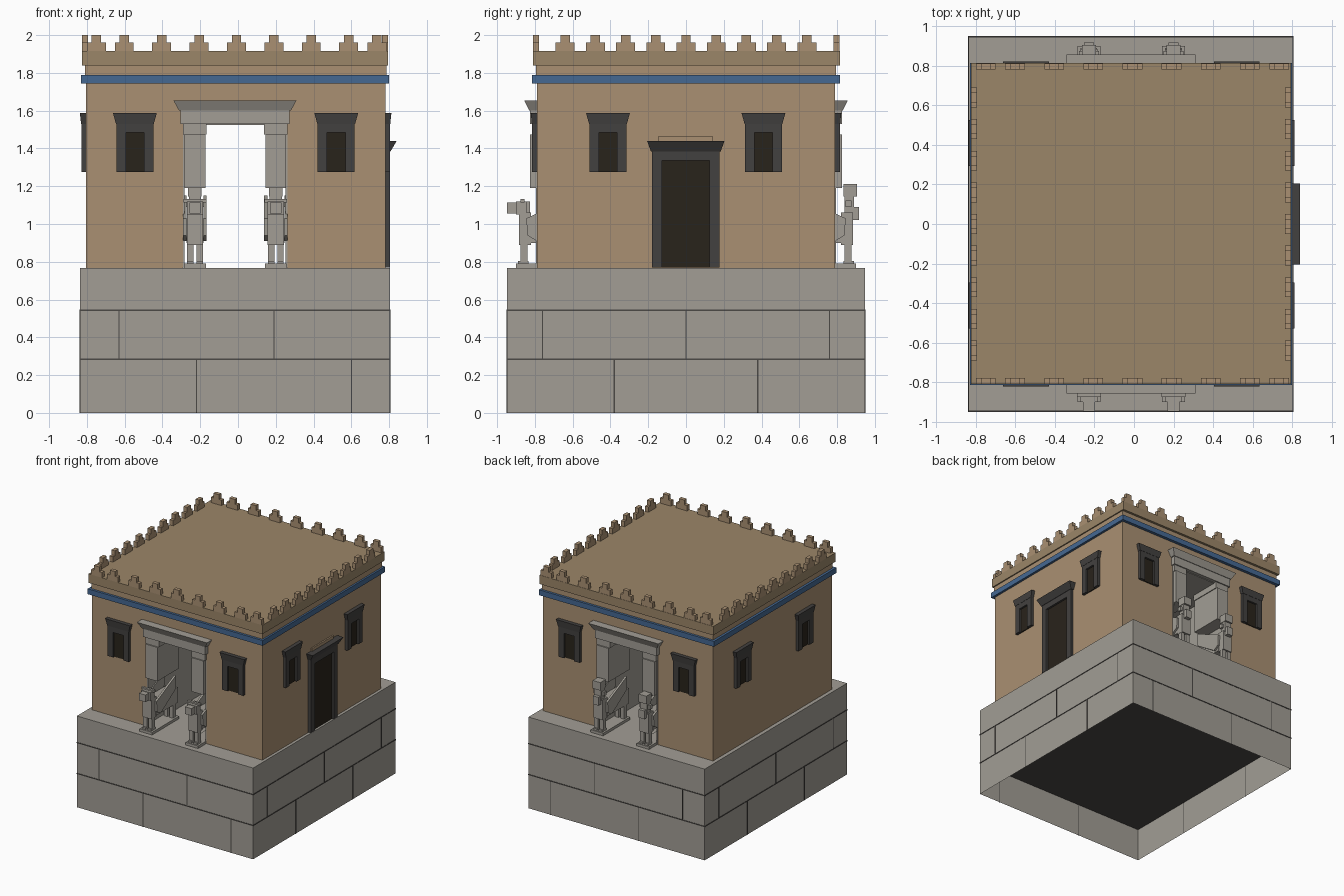
import bpy, bmesh

if "Cube" in bpy.data.objects:
    bpy.data.objects.remove(bpy.data.objects["Cube"])

def material(name, rgb):
    m = bpy.data.materials.new(name)
    m.diffuse_color = (*rgb, 1)
    m.use_nodes = True
    m.node_tree.nodes["Principled BSDF"].inputs["Base Color"].default_value = m.diffuse_color
    return m

STONE = material("stone", (0.36, 0.34, 0.30))
MUD = material("mudbrick", (0.40, 0.28, 0.17))
ROOF = material("roof_mud", (0.33, 0.24, 0.14))
DARK = material("dark_stone", (0.055, 0.052, 0.05))
VOID = material("dark_opening", (0.022, 0.017, 0.011))
BLUE = material("blue_glaze", (0.06, 0.14, 0.29))
MORTAR = material("joint", (0.07, 0.065, 0.06))
C = -0.0125                                   # centre of the building in x
WALL = {"front": 0.79, "back": 0.79, "right": 0.78, "left": 0.805}

def add_object(name, bm, mat):
    bmesh.ops.recalc_face_normals(bm, faces=bm.faces)
    me = bpy.data.meshes.new(name)
    bm.to_mesh(me)
    bm.free()
    me.materials.append(mat)
    ob = bpy.data.objects.new(name, me)
    bpy.context.collection.objects.link(ob)
    return ob

def prism(bm, low, high):
    """Close two matching rings of points into a solid."""
    a = [bm.verts.new(p) for p in low]
    b = [bm.verts.new(p) for p in high]
    bm.faces.new(a)
    bm.faces.new(b)
    for i in range(len(a)):
        j = (i + 1) % len(a)
        bm.faces.new((a[i], a[j], b[j], b[i]))

def box(bm, x0, x1, y0, y1, z0, z1):
    ring = [(x0, y0), (x1, y0), (x1, y1), (x0, y1)]
    prism(bm, [(x, y, z0) for x, y in ring], [(x, y, z1) for x, y in ring])

def box_object(name, mat, *d):
    bm = bmesh.new()
    box(bm, *d)
    return add_object(name, bm, mat)

def place(side, u, out, z):
    """Point on a facade: u along the wall, out measured from the axis."""
    return {"front": (u, -out, z), "back": (u, out, z),
            "right": (out, u, z), "left": (-out, u, z)}[side]

def slab(bm, side, u0, u1, d0, d1, z0, z1, flare=0.0, lean=0.0):
    """Box on a facade; flare widens the top, lean pushes its front outwards."""
    w = WALL[side]
    rings = []
    for z, f, l in ((z0, 0, 0), (z1, flare, lean)):
        rings.append([place(side, u0 - f, w + d0, z), place(side, u1 + f, w + d0, z),
                      place(side, u1 + f, w + d1 + l, z), place(side, u0 - f, w + d1 + l, z)])
    prism(bm, *rings)

def slab_object(name, mat, *d, **k):
    bm = bmesh.new()
    slab(bm, *d, **k)
    return add_object(name, bm, mat)

# Podium, open underneath
bm = bmesh.new()
box(bm, -0.837, 0.804, -0.947, 0.947, 0, 0.768)
bmesh.ops.delete(bm, geom=[f for f in bm.faces if f.calc_center_median().z < 0.01], context="FACES")
add_object("podium", bm, STONE)

# Masonry joints: full bed slabs and short upright strips
bm = bmesh.new()
for z in (0.284, 0.544):
    box(bm, -0.84, 0.807, -0.95, 0.95, z - 0.004, z + 0.004)
for z0, z1, xs, ys in ((0, 0.28, (-0.22, 0.60), (-0.38, 0.38)),
                       (0.288, 0.54, (-0.63, 0.19), (-0.76, 0, 0.76))):
    for x in xs:
        for y in (-0.947, 0.947):
            box(bm, x - 0.003, x + 0.003, y - 0.003, y + 0.003, z0, z1)
    for y in ys:
        for x in (-0.837, 0.804):
            box(bm, x - 0.003, x + 0.003, y - 0.003, y + 0.003, z0, z1)
add_object("masonry_joints", bm, MORTAR)

# Walls: an upside-down U swept front to back leaves the gate passage
arch = [(-0.805, 0.768), (-0.29, 0.768), (-0.29, 1.53), (0.26, 1.53),
        (0.26, 0.768), (0.78, 0.768), (0.78, 1.745), (-0.805, 1.745)]
bm = bmesh.new()
prism(bm, [(x, -0.79, z) for x, z in arch], [(x, 0.79, z) for x, z in arch])
add_object("walls", bm, MUD)

# Bands at the top of the walls
box_object("blue_band", BLUE, -0.83, 0.80, -0.815, 0.815, 1.745, 1.79)
box_object("upper_wall", MUD, -0.81, 0.785, -0.795, 0.795, 1.79, 1.84)
box_object("parapet_roof", ROOF, -0.825, 0.795, -0.81, 0.815, 1.84, 1.915)

# Stepped battlements
bm = bmesh.new()
front_x = [-0.75] + [-0.008 + 0.198 * i for i in range(-3, 4)] + [0.735]
for half, z0, z1 in ((0.05, 1.915, 1.96), (0.025, 1.96, 2.0)):
    for x in front_x:
        for y in (-0.794, 0.797):
            box(bm, x - half, x + half, y - 0.016, y + 0.016, z0, z1)
    for i in range(-4, 5):
        for x in (-0.809, 0.779):
            box(bm, x - 0.016, x + 0.016, 0.16 * i - half, 0.16 * i + half, z0, z1)
add_object("battlements", bm, MUD)

# Windows: dark frame, opening and flared cornice
def window(side, u):
    bm = bmesh.new()
    for a, b in ((-0.098, -0.048), (0.048, 0.098)):
        slab(bm, side, u + a, u + b, -0.01, 0.024, 1.275, 1.485)
    slab(bm, side, u - 0.098, u + 0.098, -0.01, 0.024, 1.485, 1.53)
    slab(bm, side, u - 0.1, u + 0.1, -0.01, 0.026, 1.53, 1.587, flare=0.016, lean=0.006)
    add_object(side + "_window_frame", bm, DARK)
    slab_object(side + "_window_opening", VOID, side, u - 0.05, u + 0.05, -0.01, 0.008, 1.275, 1.487)

for side in ("front", "back"):
    for u in (-0.546, 0.52):
        window(side, u)
for side in ("right", "left"):
    for u in (-0.413, 0.41):
        window(side, u)

# Side door
bm = bmesh.new()
for a, b in ((-0.18, -0.128), (0.125, 0.177)):
    slab(bm, "right", a, b, -0.01, 0.025, 0.77, 1.335)
slab(bm, "right", -0.18, 0.177, -0.01, 0.025, 1.335, 1.385)
slab(bm, "right", -0.186, 0.184, -0.01, 0.028, 1.385, 1.44, flare=0.02, lean=0.032)
add_object("side_door_frame", bm, DARK)
slab_object("side_door_opening", VOID, "right", -0.13, 0.127, -0.01, 0.008, 0.77, 1.337)
slab_object("side_door_ledge", MUD, "right", -0.145, 0.14, -0.01, 0.012, 1.44, 1.465)

# Stone lining of the passage
bm = bmesh.new()
for x in (-0.292, 0.252):
    box(bm, x, x + 0.01, -0.795, 0.795, 0.77, 1.53)
box(bm, -0.29, 0.26, -0.795, 0.795, 1.525, 1.535)
add_object("passage_lining", bm, STONE)

# Gates on front and back, each with a lintel, jambs and two guardians
def guardian(side, u):
    bm = bmesh.new()
    def part(half, d0, d1, z0, z1, off=0.0, **k):
        slab(bm, side, u + off - half, u + off + half, d0, d1, z0, z1, **k)
    part(0.058, -0.25, 0.11, 0.768, 0.79)              # plinth
    for s in (-0.025, 0.025):
        part(0.017, 0.05, 0.085, 0.79, 0.92, s)        # front legs
        part(0.017, 0.045, 0.10, 0.79, 0.805, s)       # hooves
        part(0.017, -0.23, -0.19, 0.79, 0.92, s)       # rear legs
    part(0.043, 0.03, 0.095, 0.89, 1.06)               # chest
    part(0.045, -0.25, 0.04, 0.90, 1.03)               # body
    for s in (-1, 1):                                  # swept wings
        wing = [(0.05, 0.94), (0.055, 1.03), (-0.2, 1.15), (-0.2, 1.04), (0.0, 0.91)]
        prism(bm, [place(side, u + s * 0.045, WALL[side] + d, z) for d, z in wing],
              [place(side, u + s * 0.062, WALL[side] + d, z) for d, z in wing])
    if side == "front":
        part(0.03, 0.035, 0.08, 1.04, 1.12)            # neck
        part(0.043, 0.055, 0.11, 1.05, 1.12)           # bull head
        part(0.03, 0.10, 0.158, 1.055, 1.115)          # muzzle
        part(0.06, 0.065, 0.085, 1.115, 1.132)         # horns
    else:
        part(0.032, 0.05, 0.10, 1.05, 1.15)            # bearded head
        part(0.026, 0.08, 0.127, 1.02, 1.09)           # beard
        part(0.05, 0.055, 0.085, 1.09, 1.125)          # hair
        part(0.036, 0.045, 0.115, 1.145, 1.212)        # tall crown
    add_object(side + "_guardian", bm, STONE)

for side in ("front", "back"):
    bm = bmesh.new()
    slab(bm, side, -0.305, 0.272, -0.25, 0.035, 1.53, 1.60)
    slab(bm, side, -0.312, 0.28, -0.02, 0.04, 1.60, 1.655, flare=0.03, lean=0.027)
    for u, outer in ((-0.228, -1), (0.2, 1)):
        slab(bm, side, u - 0.062, u + 0.062, -0.25, 0.025, 1.475, 1.53)
        slab(bm, side, u - 0.055, u + 0.055, -0.25, 0.035, 1.19, 1.475)
        guardian(side, u)
    add_object(side + "_gate_frame", bm, STONE)
